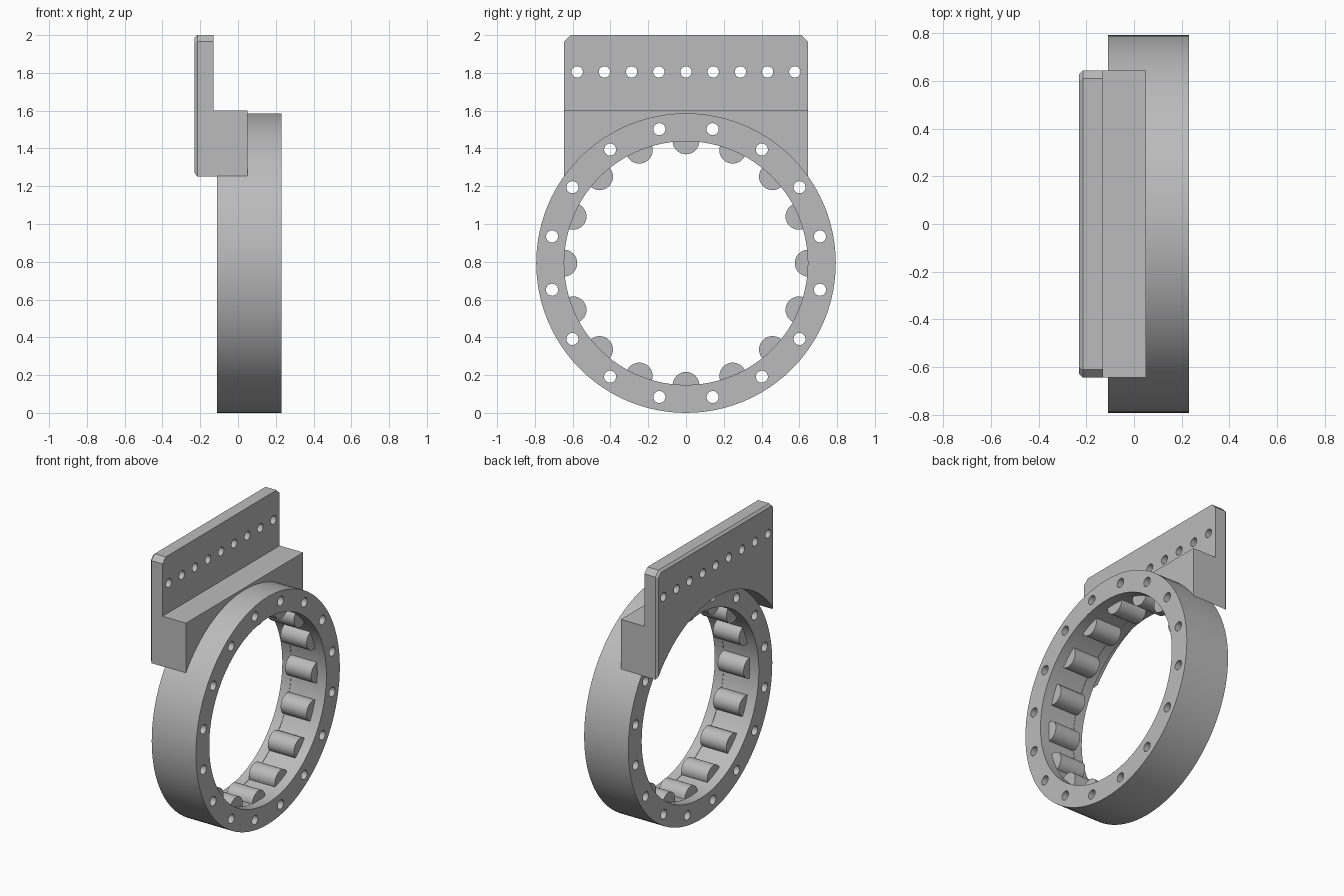
import bpy, bmesh
from math import sin, cos, tau, radians
from mathutils import Matrix, Vector

if "Cube" in bpy.data.objects:
    bpy.data.objects.remove(bpy.data.objects["Cube"], do_unlink=True)

grey = bpy.data.materials.new("plain_grey")
grey.use_nodes = True
grey.diffuse_color = (0.5, 0.5, 0.5, 1)
grey.node_tree.nodes["Principled BSDF"].inputs["Base Color"].default_value = (0.5, 0.5, 0.5, 1)

R_OUT, R_IN = 0.793, 0.645           # ring radii; ring axis lies along x
CENTRE = R_OUT                       # ring axis height
RING_X = (-0.11, 0.23)
COUNT = 16                           # rollers and bolt holes


def make_object(name, bm):
    bmesh.ops.recalc_face_normals(bm, faces=bm.faces)
    mesh = bpy.data.meshes.new(name)
    bm.to_mesh(mesh)
    bm.free()
    mesh.materials.append(grey)
    obj = bpy.data.objects.new(name, mesh)
    bpy.context.collection.objects.link(obj)
    return obj


def add_cylinder(bm, x0, x1, y, z, radius, segments):
    turn = Matrix.Translation(((x0 + x1) / 2, y, z)) @ Matrix.Rotation(radians(90), 4, "Y")
    bmesh.ops.create_cone(bm, cap_ends=True, segments=segments, radius1=radius,
                          radius2=radius, depth=x1 - x0, matrix=turn)


def around(radius, step):
    angle = tau * step / COUNT
    return radius * sin(angle), CENTRE + radius * cos(angle)


def combine(obj, other, operation):
    mod = obj.modifiers.new(operation.title(), "BOOLEAN")
    mod.operation, mod.solver, mod.object = operation, "EXACT", other
    activate(obj)
    bpy.ops.object.modifier_apply(modifier=mod.name)
    bpy.data.objects.remove(other, do_unlink=True)


def activate(obj):
    bpy.ops.object.select_all(action="DESELECT")
    obj.select_set(True)
    bpy.context.view_layer.objects.active = obj


# Ring: lathed section with a very shallow roller track inside
bm = bmesh.new()
x0, x1 = RING_X
section = [(x0, R_OUT), (x1, R_OUT), (x1, R_IN), (0.16, R_IN),
           (0.16, R_IN + 0.003), (-0.04, R_IN + 0.003), (-0.04, R_IN), (x0, R_IN)]
SEGMENTS = 96
loops = []
for i in range(SEGMENTS):
    a = tau * i / SEGMENTS
    loops.append([bm.verts.new((x, r * sin(a), CENTRE + r * cos(a))) for x, r in section])
for i, loop in enumerate(loops):
    after = loops[(i + 1) % SEGMENTS]
    for j in range(len(section)):
        k = (j + 1) % len(section)
        bm.faces.new((loop[j], loop[k], after[k], after[j]))
ring = make_object("bearing_ring", bm)

# Bolt holes through the ring
bm = bmesh.new()
for i in range(COUNT):
    add_cylinder(bm, x0 - 0.1, x1 + 0.1, *around(0.723, i + 0.5), 0.032, 24)
combine(ring, make_object("ring_hole_cutter", bm), "DIFFERENCE")

# Rollers half sunk into the track
rollers = []
for i in range(COUNT):
    bm = bmesh.new()
    add_cylinder(bm, -0.04, 0.16, *around(R_IN + 0.002, i), 0.071, 32)
    rollers.append(make_object(f"roller_{i + 1}", bm))

# Mounting plate: clipped top corners and a chamfered outer face
W = 0.645
outline = [(-W, 1.2), (W, 1.2), (W, 1.965), (W - 0.035, 2), (0.035 - W, 2), (-W, 1.965)]
bm = bmesh.new()
face = bm.faces.new([bm.verts.new((-0.23, y, z)) for y, z in outline])
extruded = bmesh.ops.extrude_face_region(bm, geom=[face], use_keep_orig=True)
moved = [g for g in extruded["geom"] if isinstance(g, bmesh.types.BMVert)]
bmesh.ops.translate(bm, verts=moved, vec=Vector((0.1, 0, 0)))
rim = [e for e in bm.edges if all(v.co.x < -0.2 for v in e.verts)]
bmesh.ops.bevel(bm, geom=rim, offset=0.015, segments=1, affect="EDGES")
bracket = make_object("mounting_bracket", bm)

# Saddle block joining the plate to the ring
bm = bmesh.new()
bmesh.ops.create_cube(bm, size=1, matrix=Matrix.Translation((-0.06, 0, 1.4))
                      @ Matrix.Diagonal((0.22, 2 * W, 0.4, 1)))
combine(bracket, make_object("saddle_block", bm), "UNION")

# Arch that seats the bracket on the ring
bm = bmesh.new()
add_cylinder(bm, -0.5, 0.5, 0, CENTRE, R_OUT - 0.002, SEGMENTS)
combine(bracket, make_object("arch_cutter", bm), "DIFFERENCE")

# Row of holes along the plate
bm = bmesh.new()
for i in range(-4, 5):
    add_cylinder(bm, -0.4, 0, i * 0.144, 1.805, 0.03, 24)
combine(bracket, make_object("plate_hole_cutter", bm), "DIFFERENCE")

for obj in [ring, bracket] + rollers:
    activate(obj)
    bpy.ops.object.shade_smooth_by_angle(angle=radians(30))
